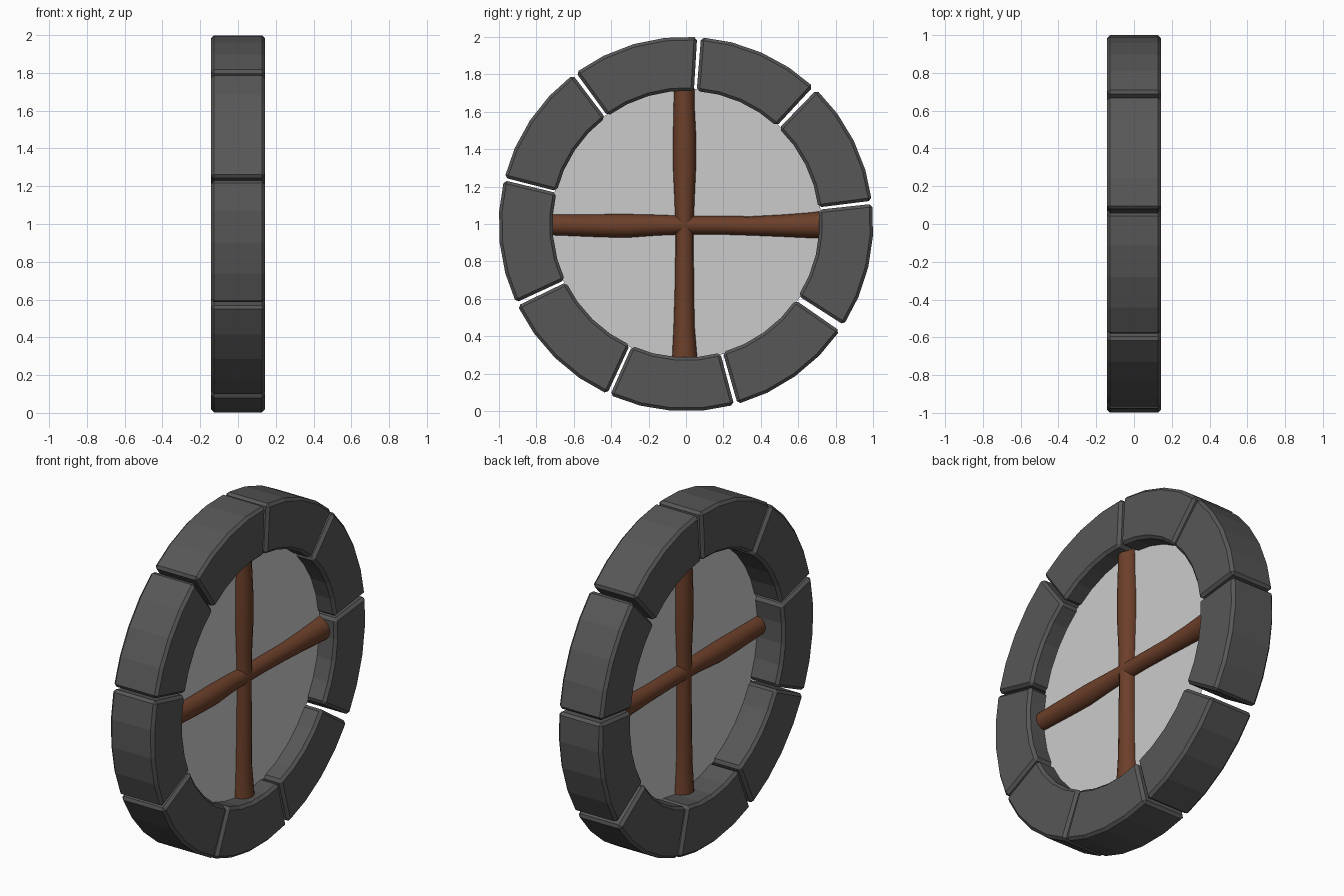
import bpy, bmesh
from math import sin, cos, pi, radians
from mathutils import Vector

if "Cube" in bpy.data.objects:
    bpy.data.objects.remove(bpy.data.objects["Cube"])

CENTRE = Vector((0, 0, 1))
R_OUT, R_IN, HALF = 1.001, 0.713, 0.143
INSET_X = 0.032          # bars and pane sit slightly towards +x


def material(name, colour):
    m = bpy.data.materials.new(name)
    m.diffuse_color = colour
    m.use_nodes = True
    m.node_tree.nodes["Principled BSDF"].inputs["Base Color"].default_value = m.diffuse_color
    return m


def finish(name, bm, mat):
    bmesh.ops.recalc_face_normals(bm, faces=bm.faces[:])
    me = bpy.data.meshes.new(name)
    bm.to_mesh(me)
    bm.free()
    me.materials.append(mat)
    ob = bpy.data.objects.new(name, me)
    bpy.context.collection.objects.link(ob)
    return ob


def skin(bm, rings):
    """Bridge a list of closed vertex rings and cap both ends."""
    rings = [[bm.verts.new(p) for p in ring] for ring in rings]
    n = len(rings[0])
    for a, b in zip(rings, rings[1:]):
        for i in range(n):
            j = (i + 1) % n
            bm.faces.new((a[i], a[j], b[j], b[i]))
    bm.faces.new(rings[0][::-1])
    bm.faces.new(rings[-1])


def polar(x, r, deg):
    a = radians(deg)
    return CENTRE + Vector((x, r * cos(a), r * sin(a)))


def stone(name, start, end, mat, steps=4):
    bm = bmesh.new()
    section = [(-HALF, R_IN), (HALF, R_IN), (HALF, R_OUT), (-HALF, R_OUT)]
    skin(bm, [[polar(x, r, start + (end - start) * i / steps) for x, r in section]
              for i in range(steps + 1)])
    ob = finish(name, bm, mat)
    bev = ob.modifiers.new("chamfer", 'BEVEL')
    bev.width = 0.016
    bev.segments = 1
    bev.limit_method = 'ANGLE'
    bev.angle_limit = radians(40)


def log(name, axis, side, profile, mat, sides=14):
    """profile: (distance along axis, sideways offset, radius)"""
    bm = bmesh.new()
    skin(bm, [[CENTRE + axis * t + side * (off + r * cos(2 * pi * k / sides))
               + Vector((INSET_X + max(r, 0.054) * sin(2 * pi * k / sides), 0, 0))
               for k in range(sides)] for t, off, r in profile])
    for f in bm.faces:
        f.smooth = len(f.verts) == 4
    finish(name, bm, mat)


stone_mat = material("dark_stone", (0.095, 0.095, 0.095, 1))
wood_mat = material("brown_wood", (0.15, 0.05, 0.023, 1))
pane_mat = material("grey_pane", (0.57, 0.57, 0.57, 0.7))

# Ring of nine stone blocks, given by start and end angle
spans = [(7.15, 45.8), (47.2, 85.4), (86.6, 126.0), (127.2, 165.7), (166.5, 204.8),
         (205.9, 245.1), (246.1, 284.9), (286.0, 325.2), (327.4, 366.15)]
for i, (a, b) in enumerate(spans):
    stone(f"rim_stone_{i + 1}", a, b, stone_mat)

# Crossed wooden bars, slightly uneven
Y, Z = Vector((0, 1, 0)), Vector((0, 0, 1))
log("upright_bar", Z, Y, [
    (-0.73, -0.007, 0.068), (-0.55, -0.01, 0.056), (-0.35, -0.009, 0.051),
    (-0.15, -0.008, 0.049), (0.0, -0.008, 0.049), (0.12, -0.008, 0.053),
    (0.3, -0.008, 0.061), (0.48, -0.008, 0.061), (0.62, -0.01, 0.056),
    (0.73, -0.01, 0.054)], wood_mat)
log("cross_bar", Y, Z, [
    (-0.73, -0.004, 0.055), (-0.6, -0.006, 0.058), (-0.45, -0.009, 0.061),
    (-0.32, -0.01, 0.063), (-0.15, -0.006, 0.055), (0.0, -0.006, 0.049),
    (0.15, -0.006, 0.049), (0.35, -0.01, 0.051), (0.52, -0.009, 0.059),
    (0.65, -0.007, 0.067), (0.73, -0.004, 0.073)], wood_mat)

# Thin pane filling the opening
bm = bmesh.new()
bm.faces.new([bm.verts.new(polar(INSET_X, 0.725, 360 * k / 36)) for k in range(36)])
finish("pane", bm, pane_mat)
